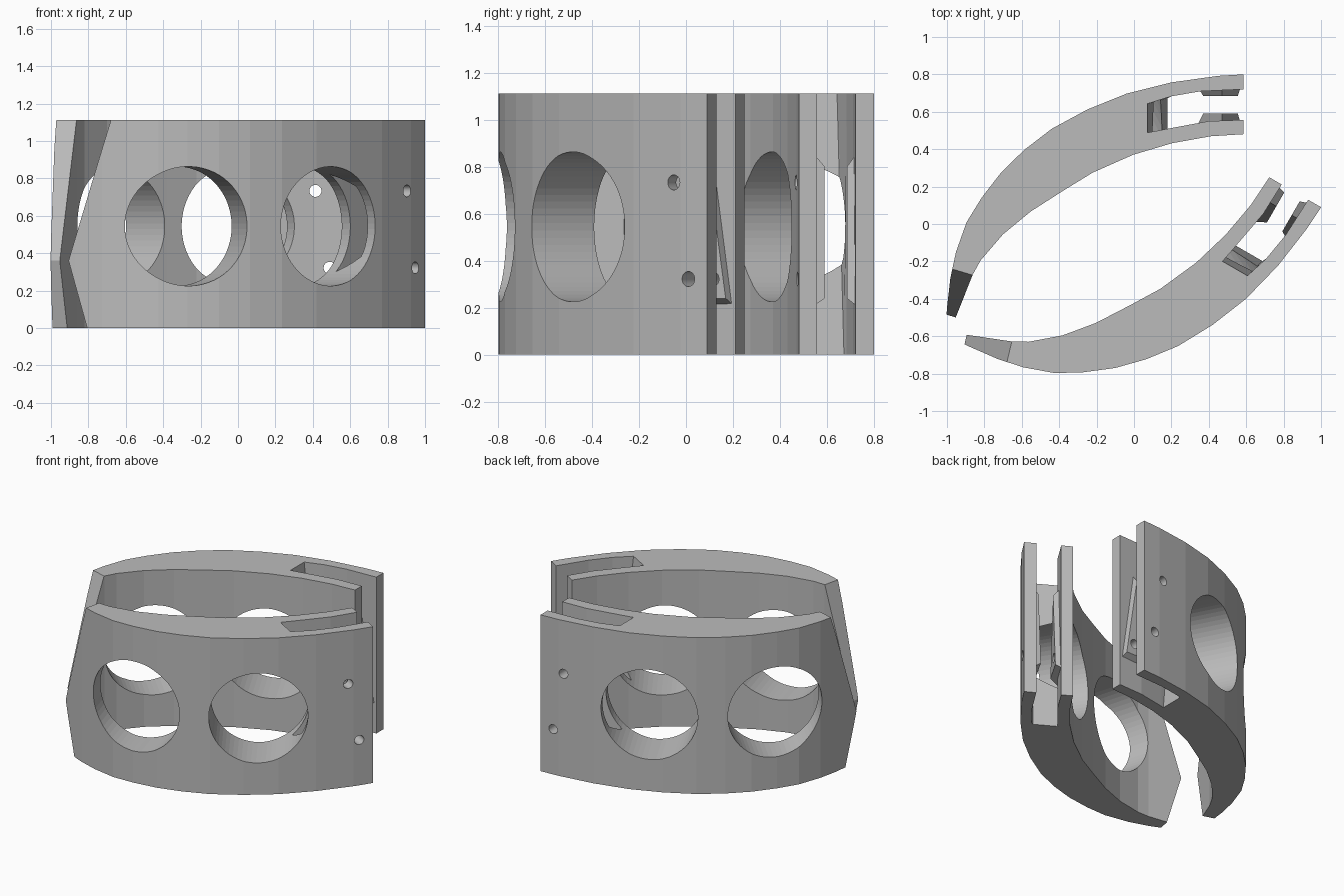
import bpy, bmesh, math
from mathutils import Matrix, Vector

if "Cube" in bpy.data.objects:
    bpy.data.objects.remove(bpy.data.objects["Cube"], do_unlink=True)

HEIGHT = 1.112

grey = bpy.data.materials.new("plain grey")
grey.use_nodes = True
grey.diffuse_color = (0.5, 0.5, 0.5, 1)
grey.node_tree.nodes["Principled BSDF"].inputs["Base Color"].default_value = (0.5, 0.5, 0.5, 1)


def make_object(name, bm):
    """Turn a bmesh into an object whose faces all point outwards."""
    bmesh.ops.recalc_face_normals(bm, faces=bm.faces)
    if bm.calc_volume(signed=True) < 0:
        bmesh.ops.reverse_faces(bm, faces=bm.faces)
    mesh = bpy.data.meshes.new(name)
    bm.to_mesh(mesh)
    bm.free()
    obj = bpy.data.objects.new(name, mesh)
    bpy.context.scene.collection.objects.link(obj)
    return obj


def loft(name, ring_a, ring_b):
    """Solid between two matching rings of points."""
    bm = bmesh.new()
    a = [bm.verts.new(p) for p in ring_a]
    b = [bm.verts.new(p) for p in ring_b]
    bm.faces.new(a)
    bm.faces.new(b)
    for i in range(len(a)):
        j = (i + 1) % len(a)
        bm.faces.new((a[i], a[j], b[j], b[i]))
    return make_object(name, bm)


def cylinder(name, centre, degrees, radius, length):
    """Horizontal rod, its axis turned away from the y axis."""
    turn = Matrix.Rotation(math.radians(degrees), 3, "Z")
    rings = []
    for y in (-length / 2, length / 2):
        ring = []
        for i in range(64):
            a = math.tau * (i + 0.5) / 64
            ring.append(Vector(centre) + turn @ Vector((radius * math.cos(a), y,
                                                        radius * math.sin(a))))
        rings.append(ring)
    return loft(name, *rings)


def combine(obj, tool, operation):
    """Apply a boolean; try the next solver if one changes nothing."""
    before = len(obj.data.vertices)
    for solver in ("EXACT", "MANIFOLD", "FLOAT"):
        mod = obj.modifiers.new("cut", "BOOLEAN")
        mod.operation, mod.solver, mod.object = operation, solver, tool
        bpy.context.view_layer.update()
        graph = bpy.context.evaluated_depsgraph_get()
        mesh = bpy.data.meshes.new_from_object(obj.evaluated_get(graph))
        obj.modifiers.clear()
        if len(mesh.vertices) not in (0, before):
            obj.data = mesh
            break
    bpy.data.objects.remove(tool, do_unlink=True)


def at(points, z):
    return [(x, y, z) for x, y in points]


# Crescent body
outer = [(0.585, 0.8), (0.45, 0.792), (0.2, 0.757), (-0.04, 0.697), (-0.25, 0.612),
         (-0.44, 0.509), (-0.587, 0.396), (-0.71, 0.276), (-0.815, 0.14),
         (-0.895, 0.01), (-0.952, -0.15), (-0.982, -0.29), (-1.0, -0.45), (-1.005, -0.53)]
inner = [(-0.965, -0.53), (-0.862, -0.27), (-0.82, -0.195), (-0.7, -0.055),
         (-0.552, 0.067), (-0.38, 0.177), (-0.222, 0.274), (-0.005, 0.37),
         (0.204, 0.432), (0.41, 0.469), (0.585, 0.48)]
plan = outer + inner
back = loft("back_jaw", at(plan, 0), at(plan, HEIGHT))

# Large round windows
for centre, degrees in (((-0.7, 0.03, 0.544), 44), ((-0.074, 0.48, 0.544), 27.5)):
    combine(back, cylinder("window_cutter", centre, degrees, 0.319, 0.9), "DIFFERENCE")

# Pointed tip, cut by two sloping planes
out = Vector((-0.287, -0.958, 0))
side = Vector((0.958, -0.287, 0))
tip = [(0.481, 1.2), (0.752, 0.36), (0.615, -0.1), (1.2, -0.1), (1.2, 1.2)]
# The cutter spans the tip only
rings = [[out * a + side * s + Vector((0, 0, z)) for a, z in tip] for s in (-1.5, 0)]
combine(back, loft("tip_cutter", *rings), "DIFFERENCE")

# Open slot with a sloping end
walls = [(0.2, 0.513), (0.4, 0.55), (0.62, 0.558), (0.62, 0.722), (0.36, 0.71), (0.2, 0.683)]
low = [(0.18, 0.672), (0.18, 0.508)]
high = [(0.07, 0.642), (0.07, 0.488)]
combine(back, loft("slot_cutter", at(walls + low, -0.01), at(walls + high, HEIGHT + 0.01)),
        "DIFFERENCE")

# Triangular chamfered pads on both slot walls
base = [(0.34, 0.2), (0.572, 0.2), (0.47, 0.87)]
face = [(0.37, 0.24), (0.555, 0.24), (0.47, 0.8)]
for root, top in ((0.735, 0.685), (0.53, 0.59)):
    pad = loft("pad", [(x, root, z) for x, z in base], [(x, top, z) for x, z in face])
    combine(back, pad, "UNION")

# Pin holes
for x, z in ((0.414, 0.733), (0.49, 0.322)):
    combine(back, cylinder("pin_cutter", (x, 0.64, z), 0, 0.032, 0.6), "DIFFERENCE")

back.data.materials.clear()
back.data.materials.append(grey)

# Front jaw: mirrored and swung copy
bm = bmesh.new()
bm.from_mesh(back.data)
bm.transform(Matrix.Translation((0.015, -0.017, 0))
             @ Matrix.Rotation(math.radians(60), 4, "Z")
             @ Matrix.Diagonal((1, -1, 1, 1)))
front = make_object("front_jaw", bm)
front.data.materials.append(grey)

for jaw in (back, front):
    for poly in jaw.data.polygons:
        poly.use_smooth = False
        poly.material_index = 0
